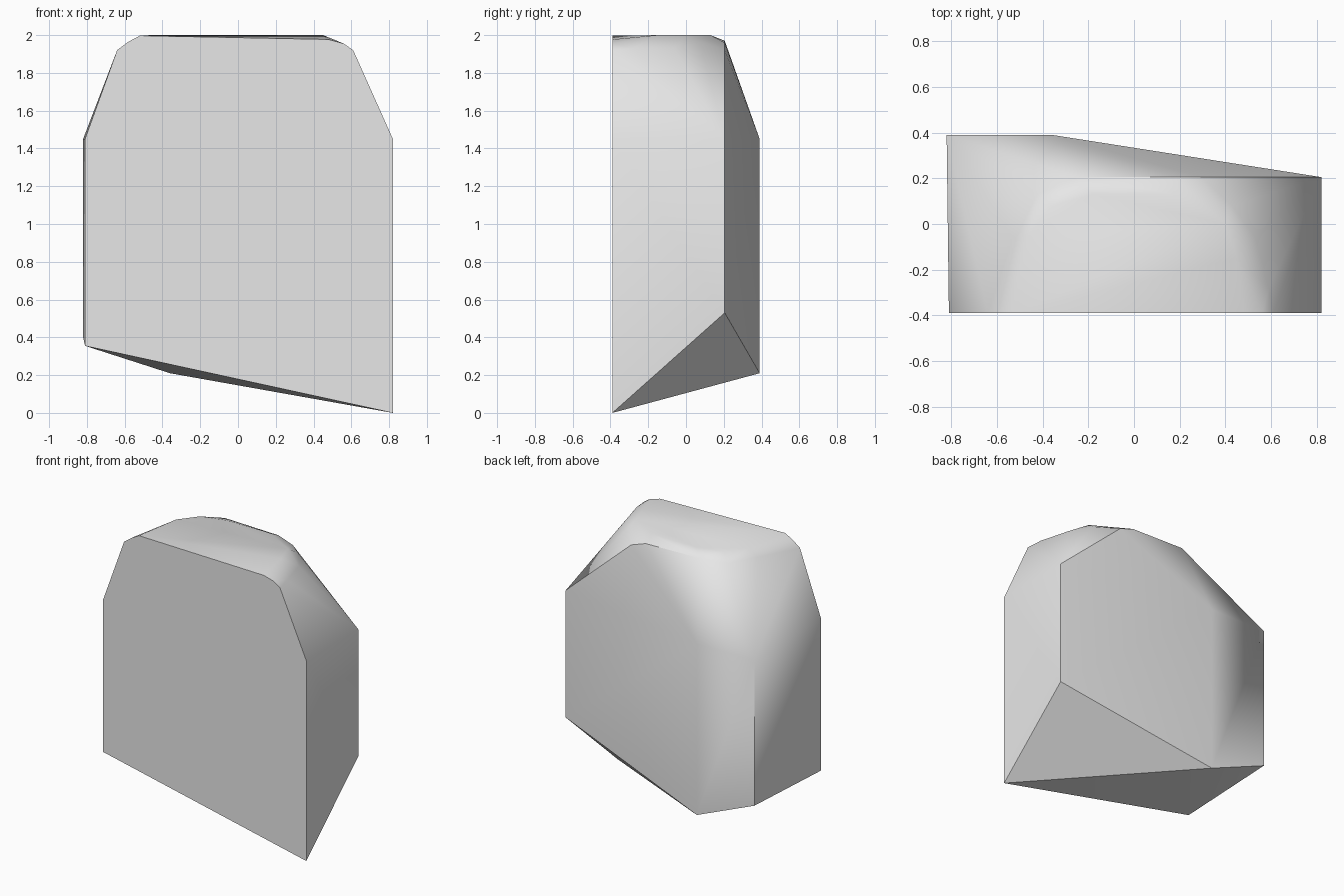
import bpy
import bmesh
from math import radians

# Remove the default cube
cube = bpy.data.objects.get("Cube")
if cube:
    bpy.data.objects.remove(cube, do_unlink=True)

# Flat stone colour
stone = bpy.data.materials.new("stone grey")
stone.use_nodes = True
grey = (0.8, 0.8, 0.8, 1)
stone.diffuse_color = grey
stone.node_tree.nodes["Principled BSDF"].inputs["Base Color"].default_value = grey

FRONT, BACK, RIDGE = -0.39, 0.39, 0.205

# Upright corners: x, y, lower z; all of them end at the shoulder height
SHOULDER = 1.45
corners = [(-0.81, FRONT, 0.355), (0.82, FRONT, 0), (0.82, RIDGE, 0.53),
           (-0.36, BACK, 0.21), (-0.82, BACK, 0.4)]

# Worn edge around the crown
crown_rim = [(-0.64, FRONT, 1.92), (-0.58, FRONT, 1.965), (0.61, FRONT, 1.92),
             (0.56, FRONT, 1.955), (0.48, FRONT, 1.977), (0.59, -0.28, 1.93),
             (0.53, -0.06, 1.93), (0.43, 0.08, 1.94), (0.295, RIDGE, 1.92),
             (0.18, RIDGE, 1.96), (-0.25, RIDGE, 1.97), (-0.42, 0.13, 1.95),
             (-0.53, -0.06, 1.95)]

# Nearly level top
crown_top = [(-0.52, FRONT, 1.997), (-0.46, -0.05, 2), (-0.36, 0.08, 2),
             (-0.18, 0.13, 2), (0.17, 0.13, 2), (0.4, 0.0, 2), (0.45, -0.15, 2)]

points = corners + [(x, y, SHOULDER) for x, y, _ in corners] + crown_rim + crown_top

# Wrap the points into one convex boulder
bm = bmesh.new()
for p in points:
    bm.verts.new(p)
hull = bmesh.ops.convex_hull(bm, input=bm.verts)
loose = {v for v in hull["geom_interior"] if isinstance(v, bmesh.types.BMVert)}
bmesh.ops.delete(bm, geom=list(loose), context='VERTS')
bmesh.ops.dissolve_limit(bm, angle_limit=radians(0.5), verts=bm.verts, edges=bm.edges)
bmesh.ops.recalc_face_normals(bm, faces=bm.faces)

mesh = bpy.data.meshes.new("boulder")
bm.to_mesh(mesh)
bm.free()
mesh.materials.append(stone)
boulder = bpy.data.objects.new("boulder", mesh)
bpy.context.collection.objects.link(boulder)

# Soft shading over the crown, crisp main corners
bpy.ops.object.select_all(action='DESELECT')
boulder.select_set(True)
bpy.context.view_layer.objects.active = boulder
bpy.ops.object.shade_smooth_by_angle(angle=radians(35))
